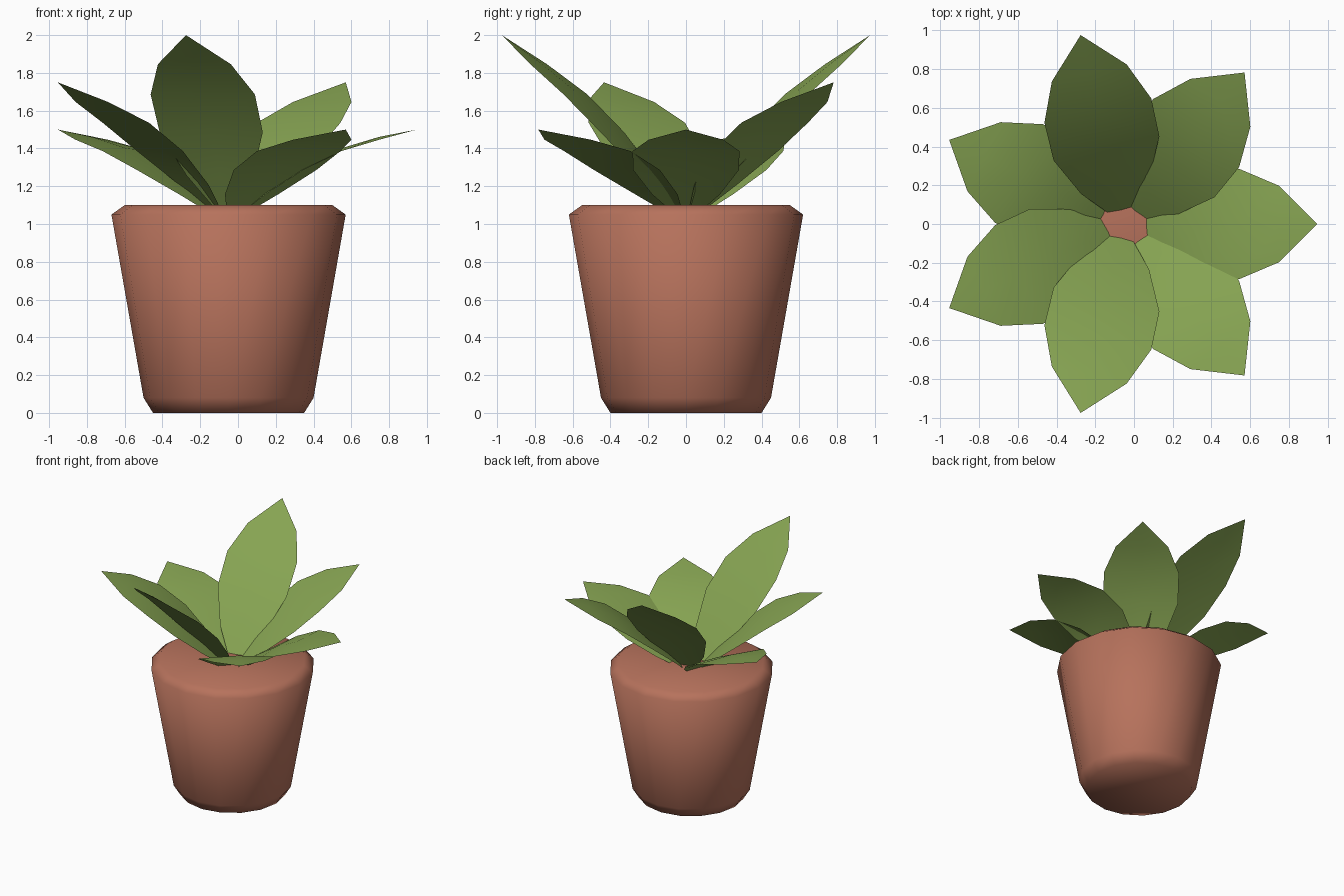
import bpy, bmesh, math
from mathutils import Vector

if "Cube" in bpy.data.objects:
    bpy.data.objects.remove(bpy.data.objects["Cube"])

CX = -0.05          # pot axis
LEAF_CX = -0.053    # leaf rosette axis
SIDES = 16          # pot sides
BASE_Z = 1.0        # leaf roots sit under the pot top


def material(name, rgb):
    m = bpy.data.materials.new(name)
    m.diffuse_color = (*rgb, 1.0)
    m.use_nodes = True
    m.node_tree.nodes["Principled BSDF"].inputs["Base Color"].default_value = m.diffuse_color
    return m


def finish(name, bm, mat):
    mesh = bpy.data.meshes.new(name)
    bm.to_mesh(mesh)
    bm.free()
    for p in mesh.polygons:
        p.use_smooth = True
    mesh.materials.append(mat)
    ob = bpy.data.objects.new(name, mesh)
    bpy.context.collection.objects.link(ob)
    return ob


terracotta = material("terracotta", (0.47, 0.168, 0.107))
leaf_green = material("leaf green", (0.24, 0.37, 0.085))


# Pot: tapered body with chamfered foot and rim, closed top and bottom
def make_pot():
    bm = bmesh.new()
    rings = []
    for r, z in [(0.40, 0), (0.45, 0.08), (0.62, 1.05), (0.55, 1.10)]:
        rings.append([bm.verts.new((CX + r * math.cos(a), r * math.sin(a), z))
                      for a in (2 * math.pi * i / SIDES for i in range(SIDES))])
    for low, high in zip(rings, rings[1:]):
        for i in range(SIDES):
            j = (i + 1) % SIDES
            bm.faces.new((low[i], low[j], high[j], high[i]))
    bm.faces.new(rings[0][::-1])
    bm.faces.new(rings[-1])
    finish("pot", bm, terracotta)


# Leaf: pointed blade arched along its length with a faint raised midrib
# Stations: distance from root, half width, arch height
STATIONS = [(0.2, 0.180, 0.057), (0.4, 0.280, 0.086),
            (0.6, 0.283, 0.086), (0.8, 0.198, 0.046)]


def make_leaf(name, angle, tip_z):
    along = Vector((math.cos(angle), math.sin(angle), 0))
    across = Vector((-along.y, along.x, 0))

    def point(r, w, lift):
        z = BASE_Z + (tip_z - BASE_Z) * r + lift
        return Vector((LEAF_CX, 0, z)) + along * r + across * w

    bm = bmesh.new()
    root = bm.verts.new(point(0, 0, 0))
    tip = bm.verts.new(point(1, 0, 0))
    rows = [[bm.verts.new(point(r, half * k, arch + (0.015 if k == 0 else 0)))
             for k in (-1, 0, 1)] for r, half, arch in STATIONS]
    for k in range(2):
        bm.faces.new((root, rows[0][k], rows[0][k + 1])[::-1])
        for a, b in zip(rows, rows[1:]):
            bm.faces.new((a[k], a[k + 1], b[k + 1], b[k]))
        bm.faces.new((rows[-1][k], rows[-1][k + 1], tip))
    bmesh.ops.recalc_face_normals(bm, faces=bm.faces[:])
    # Keep the upper side of the blade as the outside
    bm.normal_update()
    if sum(f.normal.z for f in bm.faces) < 0:
        bmesh.ops.reverse_faces(bm, faces=bm.faces[:])
    finish(name, bm, leaf_green)


make_pot()
heights = (1.5, 1.75, 2.0)
for i in range(7):
    make_leaf(f"leaf_{i + 1}", 2 * math.pi * i / 7, heights[i % 3])
